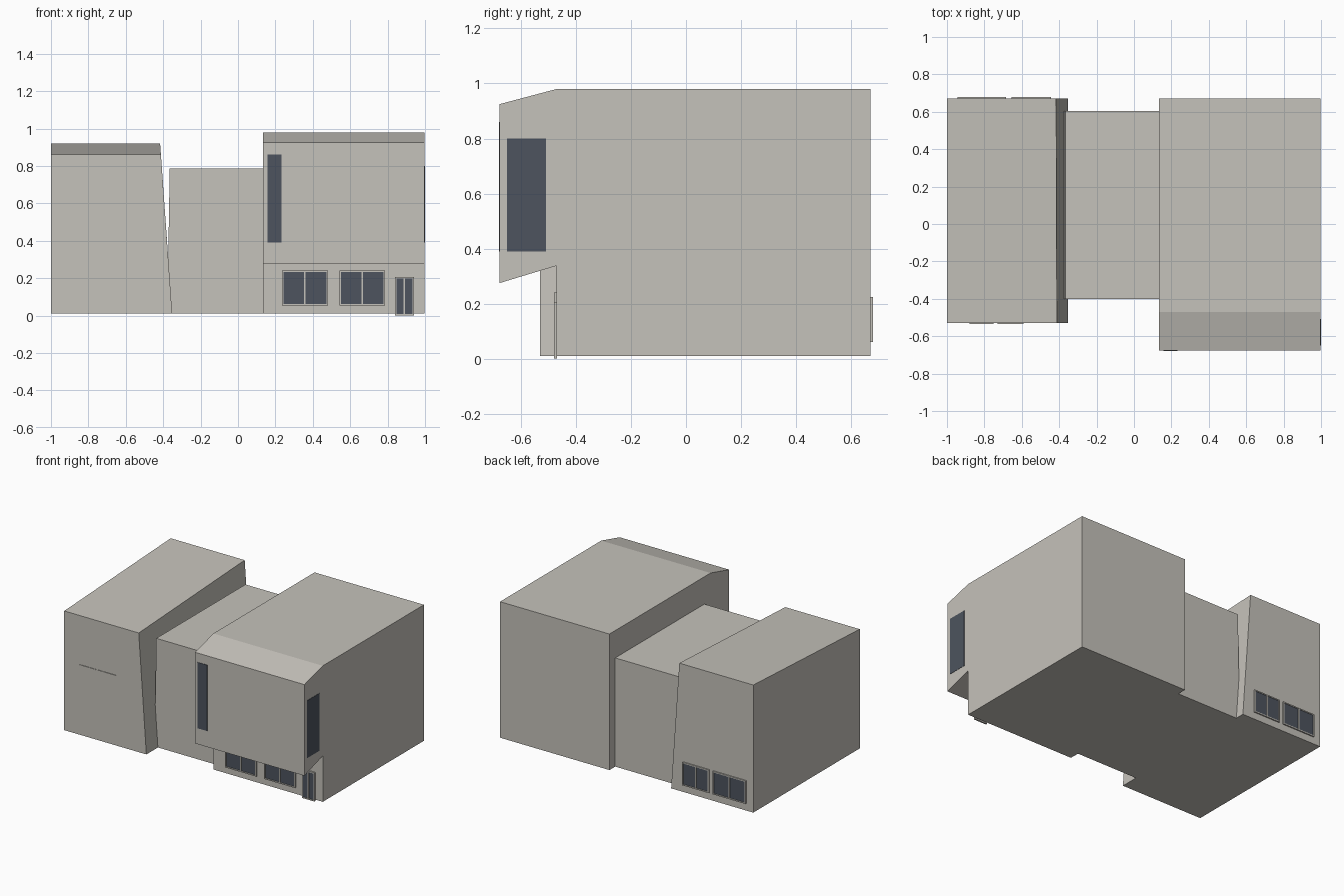
import bpy
import bmesh

if "Cube" in bpy.data.objects:
    bpy.data.objects.remove(bpy.data.objects["Cube"])


def material(name, rgb):
    m = bpy.data.materials.new(name)
    m.diffuse_color = (*rgb, 1)
    m.use_nodes = True
    m.node_tree.nodes["Principled BSDF"].inputs["Base Color"].default_value = m.diffuse_color
    return m


WALL = material("warm grey wall", (0.56, 0.54, 0.495))
GLASS = material("dark glass", (0.075, 0.088, 0.112))


def finish(name, bm, mat):
    bmesh.ops.recalc_face_normals(bm, faces=bm.faces)
    me = bpy.data.meshes.new(name)
    bm.to_mesh(me)
    bm.free()
    me.materials.append(mat)
    ob = bpy.data.objects.new(name, me)
    bpy.context.collection.objects.link(ob)
    return ob


def add_box(bm, x, y, z):
    """Axis-aligned box from (low, high) ranges."""
    verts = bmesh.ops.create_cube(bm, size=1)["verts"]
    for v in verts:
        v.co = [r[0] if c < 0 else r[1] for c, r in zip(v.co, (x, y, z))]
    return verts


def box(name, x, y, z, mat):
    bm = bmesh.new()
    add_box(bm, x, y, z)
    return finish(name, bm, mat)


def window(name, x, z, wall_y, out, panes=2, frame=0.008, depth=0.01):
    """Framed window on a wall facing out (-1 front, +1 back)."""
    def span(a, b):
        return tuple(sorted((wall_y + out * a, wall_y + out * b)))
    bm = bmesh.new()
    y = span(-0.002, depth)
    for zz in ((z[0], z[0] + frame), (z[1] - frame, z[1])):
        add_box(bm, x, y, zz)
    step = (x[1] - x[0] - frame) / panes
    for i in range(panes + 1):
        left = x[0] + i * step
        add_box(bm, (left, left + frame), y, (z[0] + frame, z[1] - frame))
    finish(name + "_frame", bm, WALL)
    box(name + "_glass", (x[0] + frame / 2, x[1] - frame / 2), span(-0.001, depth * 0.6),
        (z[0] + frame / 2, z[1] - frame / 2), GLASS)


BASE = 0.01

# Left wing: roof rises to the back, inner side leans away from the gap
bm = bmesh.new()
for v in add_box(bm, (-1, -0.352), (-0.53, 0.67), (BASE, 0.86)):
    if v.co.z > 0.5:
        if v.co.y > 0:
            v.co.z = 0.92
        if v.co.x > -0.9:
            v.co.x = -0.352 - 0.07 * v.co.z
finish("left_wing", bm, WALL)

# Middle link: lower and set back, with a slightly leaning left side
bm = bmesh.new()
for v in add_box(bm, (-0.365, 0.14), (-0.40, 0.605), (BASE, 0.785)):
    if v.co.z < 0.5 and v.co.x < 0:
        v.co.x = -0.378
finish("middle_link", bm, WALL)

# Right wing: side profile with overhanging upper front, extruded along x
profile = [(0.67, BASE), (0.67, 0.98), (-0.47, 0.98), (-0.677, 0.925),
           (-0.677, 0.275), (-0.47, 0.338), (-0.47, BASE)]
bm = bmesh.new()
face = bm.faces.new([bm.verts.new((0.135, y, z)) for y, z in profile])
new = bmesh.ops.extrude_face_region(bm, geom=[face])["geom"]
bmesh.ops.translate(bm, vec=(0.863, 0, 0),
                    verts=[g for g in new if isinstance(g, bmesh.types.BMVert)])
finish("right_wing", bm, WALL)

# Tall glass plates on the overhang
box("tall_front_glass", (0.157, 0.232), (-0.68, -0.674), (0.39, 0.86), GLASS)
box("tall_side_glass", (0.994, 1.0), (-0.65, -0.508), (0.39, 0.80), GLASS)

# Ground floor windows and door on the right wing
window("front_window_left", (0.234, 0.48), (0.055, 0.24), -0.47, -1)
window("front_window_right", (0.543, 0.785), (0.055, 0.24), -0.47, -1)
window("front_door", (0.84, 0.94), (0.0, 0.205), -0.47, -1)

# Windows on the back of the left wing
window("back_window_outer", (-0.945, -0.685), (0.06, 0.225), 0.67, 1, depth=0.009)
window("back_window_inner", (-0.655, -0.445), (0.06, 0.225), 0.67, 1, depth=0.009)

# Thin ledges on the front of the left wing
for i, x in enumerate(((-0.88, -0.75), (-0.73, -0.59))):
    box(f"front_ledge_{i + 1}", x, (-0.534, -0.528), (0.508, 0.511), WALL)
